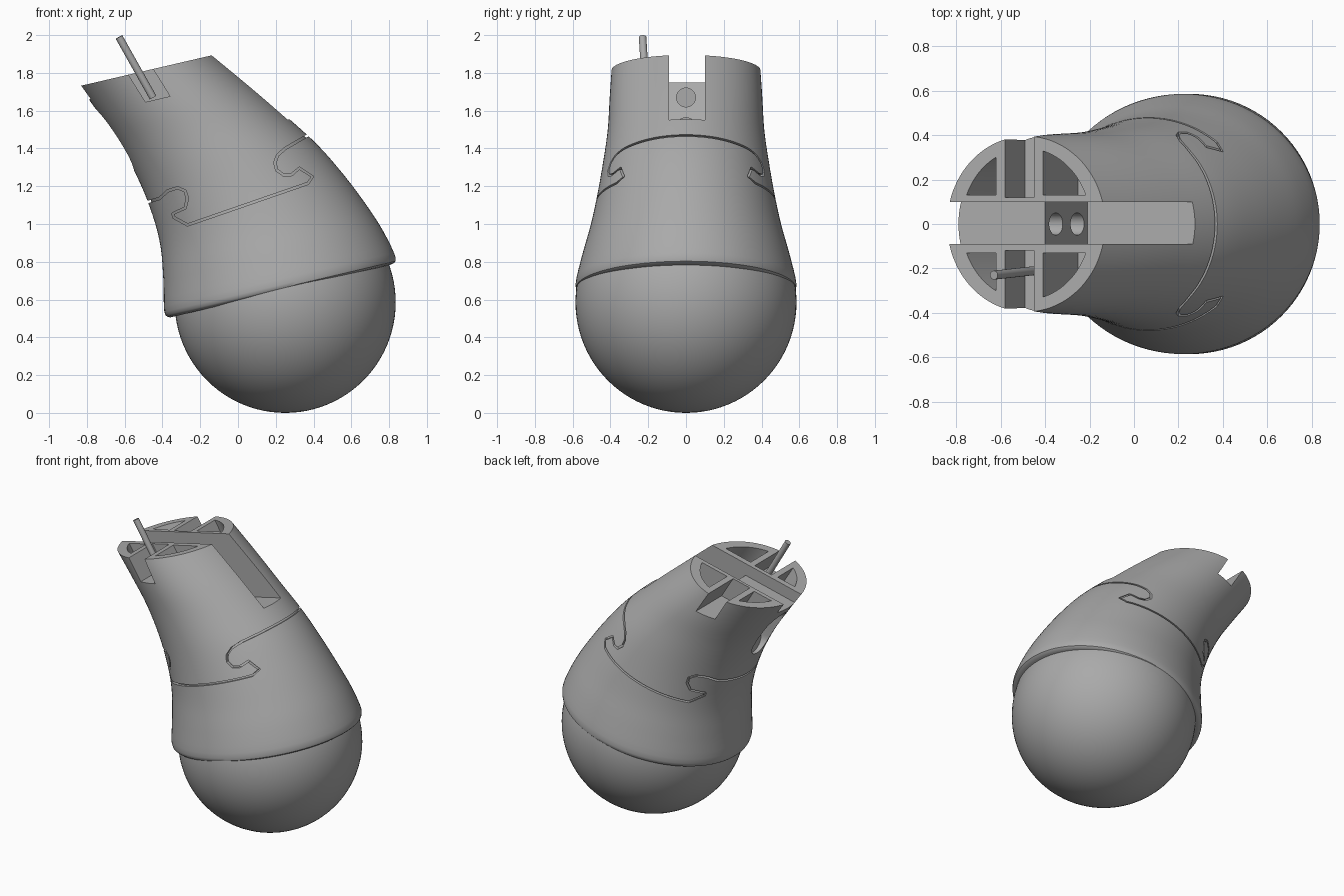
import bpy, bmesh
from math import sin, cos, pi, acos, asin
from mathutils import Vector, Matrix

if "Cube" in bpy.data.objects:
    bpy.data.objects.remove(bpy.data.objects["Cube"], do_unlink=True)

grey = bpy.data.materials.new("plain_grey")
grey.use_nodes = True
grey.diffuse_color = (0.4, 0.4, 0.4, 1)
grey.node_tree.nodes["Principled BSDF"].inputs["Base Color"].default_value = (0.4, 0.4, 0.4, 1)


def add(name, bm, visible=False):
    bmesh.ops.recalc_face_normals(bm, faces=bm.faces)
    mesh = bpy.data.meshes.new(name)
    bm.to_mesh(mesh)
    bm.free()
    ob = bpy.data.objects.new(name, mesh)
    bpy.context.collection.objects.link(ob)
    if visible:
        mesh.materials.append(grey)
    ob.hide_render = not visible
    return ob


def activate(ob):
    bpy.ops.object.select_all(action='DESELECT')
    ob.select_set(True)
    bpy.context.view_layer.objects.active = ob


def apply(ob, kind, **settings):
    mod = ob.modifiers.new(kind, kind)
    for key, value in settings.items():
        setattr(mod, key, value)
    activate(ob)
    bpy.ops.object.modifier_apply(modifier=mod.name)


def cut(ob, cutter):
    apply(ob, 'BOOLEAN', operation='DIFFERENCE', solver='EXACT', object=cutter)
    bpy.data.objects.remove(cutter, do_unlink=True)


def smooth(ob, angle=0.6):
    activate(ob)
    bpy.ops.object.shade_smooth_by_angle(angle=angle)


def prism(name, points, sweep):
    """Closed outline swept along a vector."""
    bm = bmesh.new()
    face = bm.faces.new([bm.verts.new(p) for p in points])
    moved = bmesh.ops.extrude_face_region(bm, geom=[face])["geom"]
    verts = [v for v in moved if isinstance(v, bmesh.types.BMVert)]
    bmesh.ops.translate(bm, verts=verts, vec=Vector(sweep))
    if face.is_valid and not any(len(e.link_faces) == 2 for e in face.edges):
        bm.faces.new(face.verts)
    return add(name, bm)


# Cross-sections: right-hand edge, left-hand edge, half width
SECTIONS = [
    (-0.36, 0.505, 0.81, 0.785, 0.56),
    (-0.39, 0.535, 0.835, 0.82, 0.585),
    (-0.395, 0.70, 0.77, 0.96, 0.55),
    (-0.41, 0.88, 0.68, 1.10, 0.505),
    (-0.45, 1.04, 0.56, 1.26, 0.47),
    (-0.52, 1.22, 0.42, 1.42, 0.44),
    (-0.62, 1.41, 0.25, 1.575, 0.415),
    (-0.73, 1.575, 0.07, 1.73, 0.405),
    (-0.84, 1.73, -0.13, 1.895, 0.395),
]


def spline(rows, steps=4):
    out = []
    for i in range(len(rows) - 1):
        a, b, c, d = (rows[max(0, min(len(rows) - 1, i + k))] for k in (-1, 0, 1, 2))
        for s in range(steps):
            t = s / steps
            out.append([q + t / 2 * (r - p + t * (2 * p - 5 * q + 4 * r - w + t * (3 * (q - r) + w - p)))
                        for p, q, r, w in zip(a, b, c, d)])
    return out + [rows[-1]]


def loft(name, inset, visible, sides=96):
    bm = bmesh.new()
    rings = []
    for xa, za, xb, zb, w in spline(SECTIONS):
        a, b = Vector((xa, 0, za)), Vector((xb, 0, zb))
        half = (b - a) / 2
        half -= half.normalized() * inset
        mid = (a + b) / 2
        rings.append([bm.verts.new(mid + half * cos(2 * pi * k / sides)
                                   + Vector((0, (w - inset) * sin(2 * pi * k / sides), 0)))
                      for k in range(sides)])
    for lo, hi in zip(rings, rings[1:]):
        for k in range(sides):
            n = (k + 1) % sides
            bm.faces.new((lo[k], lo[n], hi[n], hi[k]))
    bm.faces.new(rings[0])
    bm.faces.new(rings[-1])
    return add(name, bm, visible)


shell = loft("shell", 0, True)

# Interlocking seam: a thin ribbon that cuts only the skin
SEAM = [(-0.6, 1.08), (-0.48, 1.116), (-0.415, 1.135), (-0.373, 1.175), (-0.32, 1.192),
        (-0.28, 1.175), (-0.268, 1.135), (-0.28, 1.085), (-0.345, 1.055), (-0.34, 1.035),
        (-0.267, 0.995), (0.37, 1.215), (0.395, 1.25), (0.325, 1.296), (0.285, 1.262),
        (0.245, 1.257), (0.205, 1.285), (0.195, 1.325), (0.21, 1.365), (0.25, 1.40),
        (0.35, 1.458), (0.5, 1.54)]
bm = bmesh.new()
near, far = ([bm.verts.new((x, y, z)) for x, z in SEAM] for y in (-0.7, 0.7))
for i in range(len(SEAM) - 1):
    bm.faces.new((near[i], near[i + 1], far[i + 1], far[i]))
ribbon = add("seam_cutter", bm)
apply(ribbon, 'SOLIDIFY', thickness=0.013, offset=0)
cut(ribbon, loft("seam_core", 0.018, False))
cut(shell, ribbon)

# Long slot across the top with a step down
slot = [(-1, 1.61), (-0.4, 1.75), (-0.21, 1.44), (0.5, 1.607), (0.5, 2.2), (-1, 2.2)]
cut(shell, prism("slot_cutter", [(x, -0.09, z) for x, z in slot], (0, 0.19, 0)))

# Pockets and side notches sunk along the neck direction
DOWN = Vector((0.53, 0, -0.85))


def sink(name, outline, depth):
    start = [Vector((x, y, 1.925 + 0.232 * x)) - DOWN * 0.1 for x, y in outline]
    cut(shell, prism(name, start, DOWN * (depth + 0.1)))


CX, AX, AY, Y0 = -0.485, 0.29, 0.34, 0.13
for side in (-1, 1):
    for way, edge in ((1, 0.075), (-1, 0.135)):
        t0, t1 = asin(Y0 / AY), acos(edge / AX)
        arc = [t0 + (t1 - t0) * k / 12 for k in range(13)]
        outline = [(CX + way * edge, side * Y0)]
        outline += [(CX + way * AX * cos(t), side * AY * sin(t)) for t in arc]
        sink("pocket_cutter", outline, 0.3)
    sink("notch_cutter", [(-0.58, side * 0.12), (-0.45, side * 0.12),
                          (-0.45, side * 0.6), (-0.58, side * 0.6)], 0.17)

# Two round holes in the step
for z, x0 in ((1.67, -0.5), (1.513, -0.42)):
    ring = [(x0, 0.05 * cos(k * pi / 16), z + 0.05 * sin(k * pi / 16)) for k in range(32)]
    cut(shell, prism("hole_cutter", ring, (-0.2 - x0, 0, 0)))

# Rounded recess on the hollow side of the neck
recess = []
for k in range(34):
    t = pi * (k if k < 17 else k - 1) / 16
    recess.append((-1, 0.09 * cos(t), (1.52 if k < 17 else 1.37) + 0.09 * sin(t)))
cut(shell, prism("recess_cutter", recess, (0.48, 0, 0)))
smooth(shell)

# Ball
bm = bmesh.new()
bmesh.ops.create_uvsphere(bm, u_segments=96, v_segments=48, radius=0.585,
                          matrix=Matrix.Translation((0.25, 0, 0.585)))
smooth(add("ball", bm, True))

# Pin standing in one notch
a, b = Vector((-0.45, -0.21, 1.67)), Vector((-0.63, -0.23, 1.99))
turn = (b - a).to_track_quat('Z', 'Y').to_matrix().to_4x4()
bm = bmesh.new()
bmesh.ops.create_cone(bm, cap_ends=True, segments=24, radius1=0.02, radius2=0.02,
                      depth=(b - a).length, matrix=Matrix.Translation((a + b) / 2) @ turn)
smooth(add("pin", bm, True))
